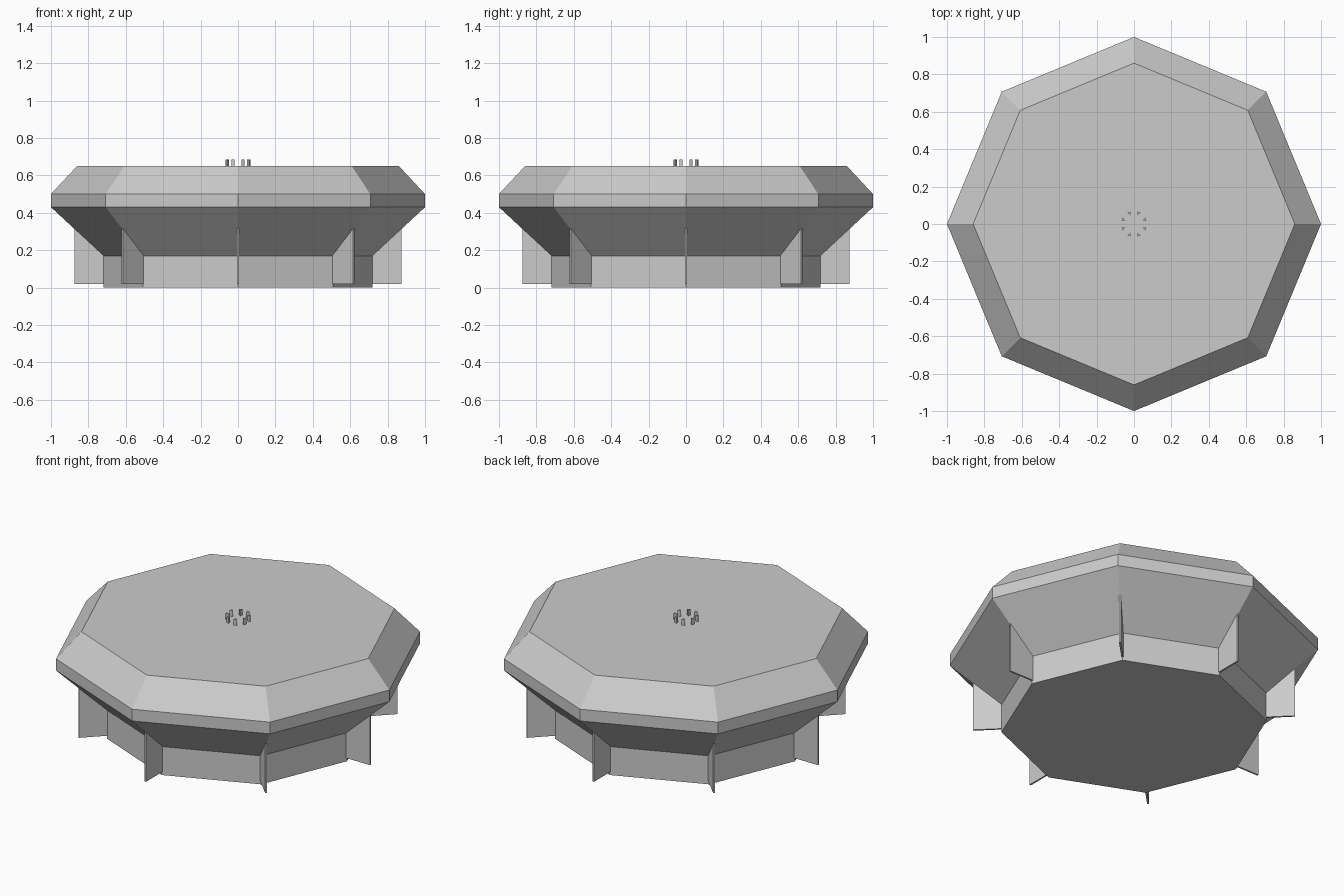
import bpy
import bmesh
from math import cos, sin, pi
from mathutils import Matrix

cube = bpy.data.objects.get("Cube")
if cube:
    bpy.data.objects.remove(cube, do_unlink=True)

SIDES = 8
STEP = 2 * pi / SIDES

# Single plain grey
grey = bpy.data.materials.new("plain_grey")
grey.use_nodes = True
colour = (0.6, 0.6, 0.6, 1)
grey.diffuse_color = colour
grey.node_tree.nodes["Principled BSDF"].inputs["Base Color"].default_value = colour


def add_object(name, bm):
    bmesh.ops.recalc_face_normals(bm, faces=bm.faces)
    mesh = bpy.data.meshes.new(name)
    bm.to_mesh(mesh)
    bm.free()
    mesh.materials.append(grey)
    obj = bpy.data.objects.new(name, mesh)
    bpy.context.collection.objects.link(obj)
    return obj


# Octagonal body from stacked rings
bm = bmesh.new()
profile = [(0.72, 0), (0.72, 0.17), (1, 0.43), (1, 0.5), (0.86, 0.65)]
rings = [[bm.verts.new((r * cos(i * STEP), r * sin(i * STEP), z))
          for i in range(SIDES)] for r, z in profile]
for low, high in zip(rings, rings[1:]):
    for i in range(SIDES):
        j = (i + 1) % SIDES
        bm.faces.new((low[i], low[j], high[j], high[i]))
bm.faces.new(rings[0])
bm.faces.new(rings[-1])
add_object("octagonal_body", bm)

# Thin fin under each corner, its top hidden by the sloped underside
fin_outline = [(0.7, 0.02), (0.875, 0.02), (0.875, 0.315), (0.7, 0.155)]
FIN_HALF = 0.005
for i in range(SIDES):
    bm = bmesh.new()
    sides = [[bm.verts.new((x, y, z)) for x, z in fin_outline]
             for y in (-FIN_HALF, FIN_HALF)]
    for side in sides:
        bm.faces.new(side)
    for a in range(4):
        b = (a + 1) % 4
        bm.faces.new((sides[0][a], sides[0][b], sides[1][b], sides[1][a]))
    bm.transform(Matrix.Rotation(i * STEP, 4, "Z"))
    add_object(f"corner_fin_{i + 1}", bm)

# Ring of small three-sided pegs on the top
for i in range(SIDES):
    bm = bmesh.new()
    bmesh.ops.create_cone(bm, cap_ends=True, segments=3, radius1=0.011,
                          radius2=0.011, depth=0.035)
    bm.transform(Matrix.Rotation((i + 0.5) * STEP, 4, "Z")
                 @ Matrix.Translation((0.063, 0, 0.6675))
                 @ Matrix.Rotation(pi / 2, 4, "Z"))
    add_object(f"top_peg_{i + 1}", bm)
